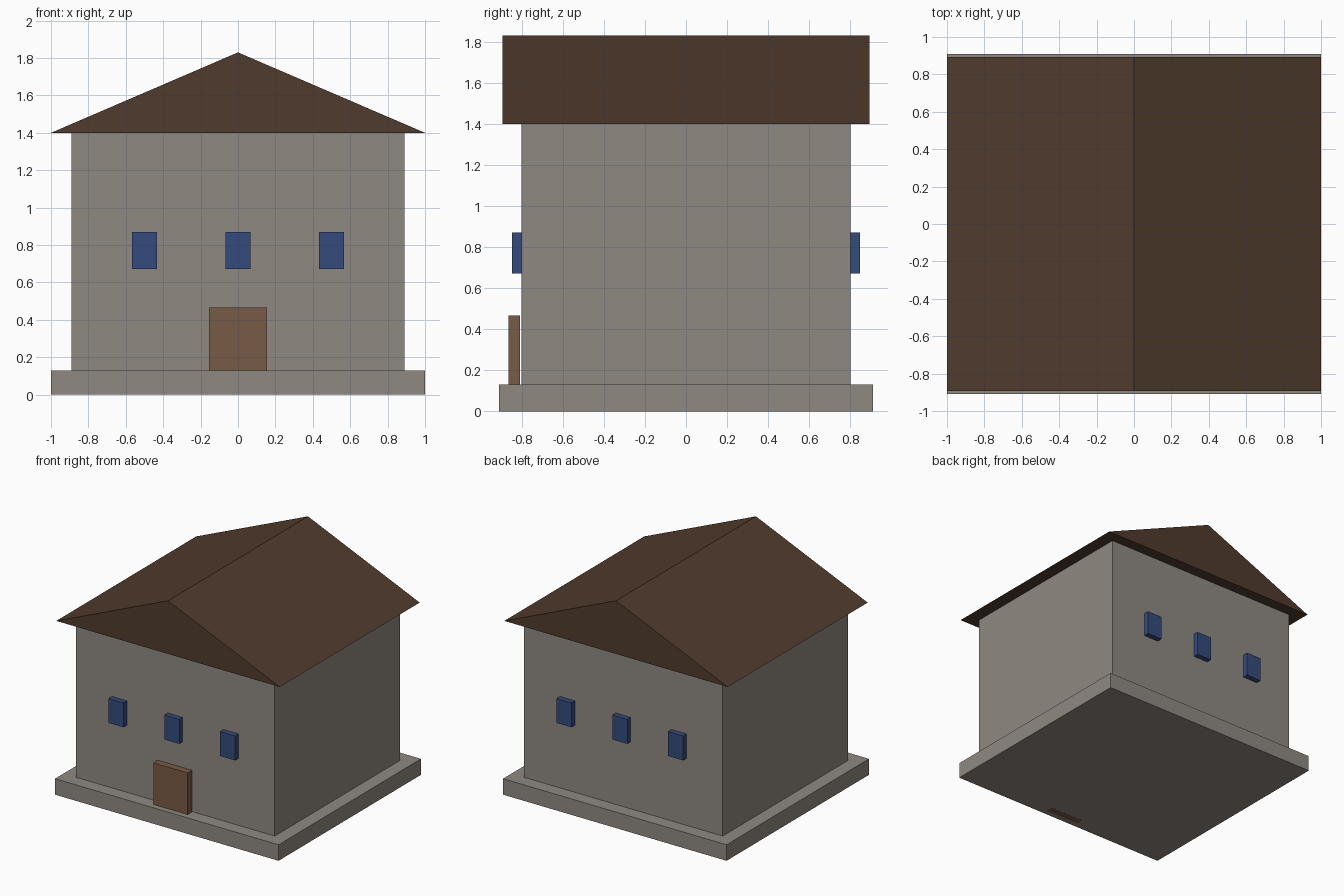
import bpy
import bmesh

cube = bpy.data.objects.get("Cube")
if cube:
    bpy.data.objects.remove(cube, do_unlink=True)


def make_material(name, srgb):
    """Flat material from a 0-255 display colour, stored as linear."""
    rgba = [((c / 255 + 0.055) / 1.055) ** 2.4 for c in srgb] + [1]
    mat = bpy.data.materials.new(name)
    mat.use_nodes = True
    mat.diffuse_color = rgba
    bsdf = mat.node_tree.nodes["Principled BSDF"]
    bsdf.inputs["Base Color"].default_value = rgba
    bsdf.inputs["Roughness"].default_value = 0.9
    return mat


stone = make_material("warm_grey_stone", (143, 137, 129))
roof_brown = make_material("dark_brown_roof", (80, 59, 45))
door_brown = make_material("brown_wood", (121, 91, 71))
glass_blue = make_material("blue_glass", (53, 75, 124))


def finish(name, bm, mat):
    bmesh.ops.recalc_face_normals(bm, faces=bm.faces)
    mesh = bpy.data.meshes.new(name)
    bm.to_mesh(mesh)
    bm.free()
    mesh.materials.append(mat)
    obj = bpy.data.objects.new(name, mesh)
    bpy.context.collection.objects.link(obj)
    return obj


def box(name, x, y, z, mat):
    """Box spanning the (low, high) ranges on each axis."""
    bm = bmesh.new()
    bmesh.ops.create_cube(bm, size=1)
    for v in bm.verts:
        v.co = [r[0] if c < 0 else r[1] for c, r in zip(v.co, (x, y, z))]
    return finish(name, bm, mat)


def prism(name, profile, y, mat):
    """Extrude an (x, z) profile along y."""
    bm = bmesh.new()
    face = bm.faces.new([bm.verts.new((px, y[0], pz)) for px, pz in profile])
    ext = bmesh.ops.extrude_face_region(bm, geom=[face])["geom"]
    moved = [g for g in ext if isinstance(g, bmesh.types.BMVert)]
    bmesh.ops.translate(bm, verts=moved, vec=(0, y[1] - y[0], 0))
    return finish(name, bm, mat)


# Foundation slab and walls
box("foundation", (-1, 1), (-0.91, 0.91), (0.0006, 0.13), stone)
box("walls", (-0.89, 0.89), (-0.802, 0.802), (0.13, 1.4), stone)

# Gabled roof with its ridge running front to back
prism("roof", [(-1, 1.4), (1, 1.4), (0, 1.83)], (-0.894, 0.894), roof_brown)

# Door, reaching down through the slab
box("door", (-0.154, 0.154), (-0.863, -0.807), (0, 0.467), door_brown)

# Three windows on the front and three on the back
for side, (y0, y1) in (("front", (-0.846, -0.79)), ("back", (0.79, 0.846))):
    for place, x in (("right", -0.5), ("middle", 0), ("left", 0.5)):
        box(f"{side}_{place}_window", (x - 0.067, x + 0.067), (y0, y1),
            (0.672, 0.87), glass_blue)
